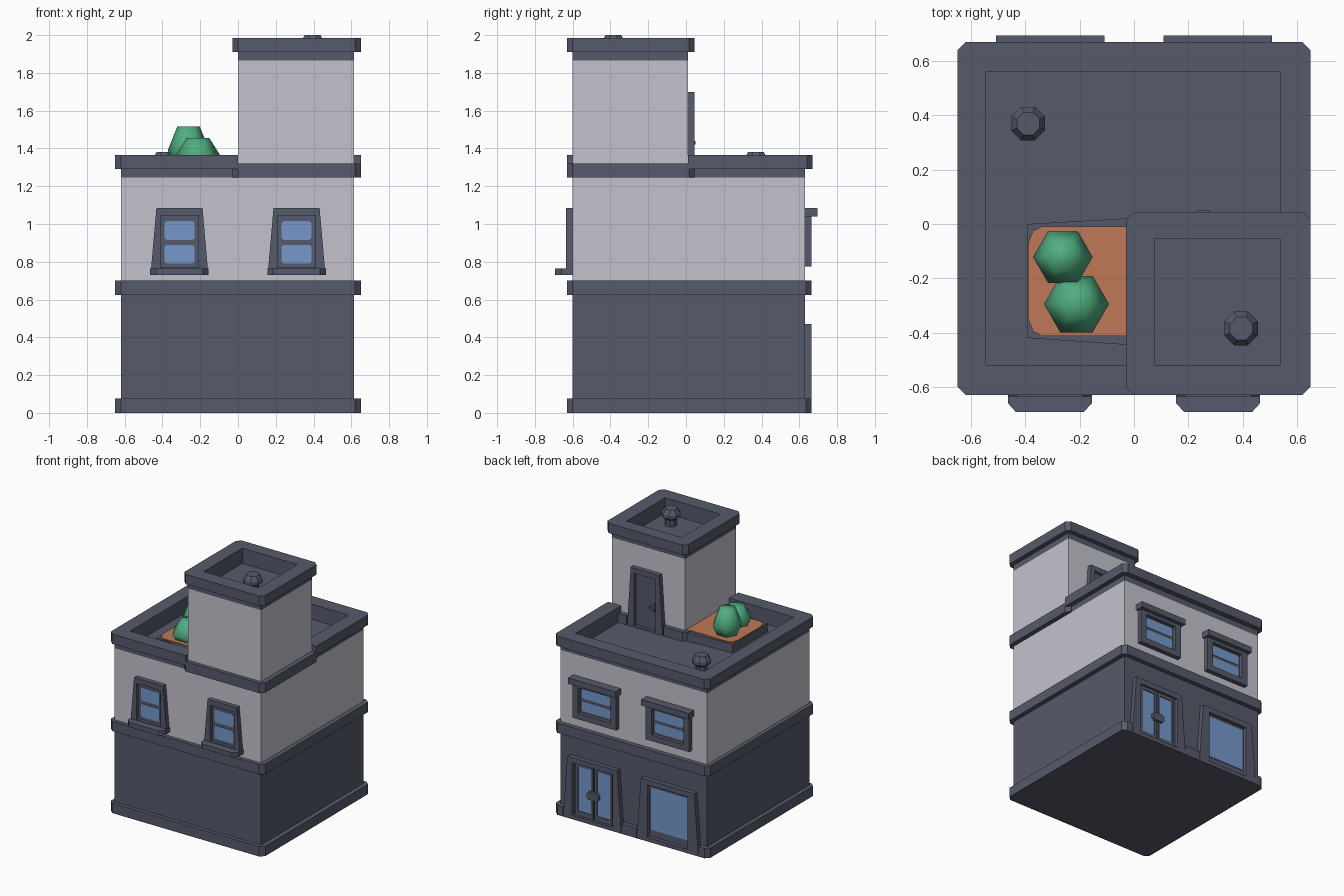
import bpy, bmesh, math

if "Cube" in bpy.data.objects:
    bpy.data.objects.remove(bpy.data.objects["Cube"])

def material(name, rgb):
    m = bpy.data.materials.new(name)
    m.diffuse_color = (*rgb, 1)
    m.use_nodes = True
    m.node_tree.nodes["Principled BSDF"].inputs["Base Color"].default_value = m.diffuse_color
    return m

SLATE = material("slate", (0.094, 0.101, 0.147))
WALL = material("pale wall", (0.55, 0.545, 0.615))
GLASS = material("blue glass", (0.18, 0.315, 0.6))
LEAF = material("leaf green", (0.08, 0.42, 0.22))
SOIL = material("terracotta soil", (0.53, 0.19, 0.095))

# Placement: (u, v, depth) -> world, one for each facing
UP = lambda u, v, d: (u, v, d)
FRONT = lambda u, v, d: (u, -0.60 - d, v)
BACK = lambda u, v, d: (u, 0.63 + d, v)
TOWER = lambda u, v, d: (u, 0.01 + d, v)

def finish(name, bm, mat, smooth=False):
    bmesh.ops.recalc_face_normals(bm, faces=bm.faces)
    me = bpy.data.meshes.new(name)
    bm.to_mesh(me)
    bm.free()
    me.materials.append(mat)
    for p in me.polygons:
        p.use_smooth = smooth
    ob = bpy.data.objects.new(name, me)
    bpy.context.collection.objects.link(ob)
    return ob

def rect(a, b, c, d, ch=0.0):
    """Rectangle u a..b, v c..d; eight points when chamfered."""
    if not ch:
        return [(a, c), (b, c), (b, d), (a, d)]
    return [(a + ch, c), (b - ch, c), (b, c + ch), (b, d - ch),
            (b - ch, d), (a + ch, d), (a, d - ch), (a, c + ch)]

def prism(name, pts, d0, d1, mat, place=UP):
    bm = bmesh.new()
    lo, hi = [[bm.verts.new(place(u, v, d)) for u, v in pts] for d in (d0, d1)]
    bm.faces.new(lo)
    bm.faces.new(hi)
    n = len(pts)
    for i in range(n):
        j = (i + 1) % n
        bm.faces.new((lo[i], lo[j], hi[j], hi[i]))
    return finish(name, bm, mat)

def ring(name, outer, inner, d0, d1, mat, place=UP):
    bm = bmesh.new()
    loops = [[bm.verts.new(place(u, v, d)) for u, v in pts]
             for pts, d in ((outer, d0), (outer, d1), (inner, d1), (inner, d0))]
    n = len(outer)
    for k in range(4):
        a, b = loops[k], loops[(k + 1) % 4]
        for i in range(n):
            j = (i + 1) % n
            bm.faces.new((a[i], a[j], b[j], b[i]))
    return finish(name, bm, mat)

def lathe(name, x, y, z, prof, n, turn, mat, smooth=False):
    bm = bmesh.new()
    rows = [[bm.verts.new((x + r * math.cos(turn + math.tau * i / n),
                           y + r * math.sin(turn + math.tau * i / n), z + h))
             for i in range(n)] for r, h in prof]
    for a, b in zip(rows, rows[1:]):
        for i in range(n):
            j = (i + 1) % n
            bm.faces.new((a[i], a[j], b[j], b[i]))
    bm.faces.new(rows[0])
    bm.faces.new(rows[-1])
    return finish(name, bm, mat, smooth)

# Main block
body = rect(-0.62, 0.615, -0.60, 0.63)
prism("ground_floor", body, 0, 0.66, SLATE)
prism("upper_floor", body, 0.66, 1.245, WALL)
prism("middle_trim", rect(-0.65, 0.65, -0.63, 0.665, 0.03), 0.625, 0.70, SLATE)
prism("main_roof", rect(-0.615, 0.61, -0.595, 0.625), 1.24, 1.25, SLATE)

# Base trim, notched at the entrance and the shop window
base = [(-0.62, -0.63), (0.62, -0.63), (0.65, -0.60), (0.65, 0.635), (0.62, 0.665)]
for a, b in ((0.57, 0.08), (-0.05, -0.57)):
    base += [(a, 0.665), (a, 0.631), (b, 0.631), (b, 0.665)]
base += [(-0.62, 0.665), (-0.65, 0.635), (-0.65, -0.60)]
prism("base_trim", base, 0, 0.075, SLATE)

# Main parapet: open where the tower stands
inner = [(0.54, 0.01), (0.54, 0.56), (-0.545, 0.56), (-0.545, -0.52), (0, -0.52)]
prism("parapet_band", [(0, -0.60), (-0.62, -0.60), (-0.62, 0.63), (0.615, 0.63),
                       (0.615, 0.01)] + inner, 1.245, 1.29, SLATE)
prism("parapet", [(0, -0.63), (-0.62, -0.63), (-0.65, -0.60), (-0.65, 0.64),
                  (-0.62, 0.67), (0.62, 0.67), (0.65, 0.64), (0.65, 0.01)] + inner,
      1.29, 1.365, SLATE)

# Tower
tower = rect(0, 0.615, -0.60, 0.01)
prism("tower_wall", tower, 1.25, 1.865, WALL)
rim = rect(-0.03, 0.65, -0.63, 0.045, 0.03)
notched = [(-0.03, -0.60), (0, -0.63), (0.62, -0.63), (0.65, -0.60), (0.65, 0.015),
           (0.62, 0.045), (0.47, 0.045), (0.47, 0.011), (0.16, 0.011),
           (0.16, 0.045), (0, 0.045), (-0.03, 0.015)]
prism("tower_base_trim", notched, 1.245, 1.32, SLATE)
prism("tower_roof", tower, 1.865, 1.87, SLATE)
hole = rect(0.075, 0.54, -0.52, -0.055)
ring("tower_band", tower, hole, 1.87, 1.91, SLATE)
ring("tower_parapet", rim, rect(0.075, 0.54, -0.52, -0.055, 0.0005), 1.91, 1.985, SLATE)

# Tower door
ring("tower_door_frame", [(0.165, 1.25), (0.465, 1.25), (0.435, 1.70), (0.195, 1.70)],
     rect(0.225, 0.405, 1.265, 1.66), 0, 0.035, SLATE, TOWER)
prism("tower_door", rect(0.225, 0.405, 1.265, 1.66), 0, 0.012, SLATE, TOWER)
prism("tower_door_plate", rect(0.24, 0.27, 1.40, 1.46, 0.008), 0.012, 0.02, SLATE, TOWER)
prism("tower_door_handle", rect(0.23, 0.28, 1.42, 1.44), 0.02, 0.04, SLATE, TOWER)

# Front windows: tapered surround, deep sill, two panes
for s, side in ((-1, "left"), (1, "right")):
    c = 0.31 * s
    ring(f"front_window_surround_{side}",
         [(c - 0.15, 0.765), (c + 0.15, 0.765), (c + 0.122, 1.085), (c - 0.122, 1.085)],
         rect(c - 0.10, c + 0.10, 0.77, 1.045), 0, 0.035, SLATE, FRONT)
    prism(f"front_sill_{side}", [(c - 0.155, -0.595), (c - 0.155, -0.66), (c - 0.125, -0.693),
          (c + 0.125, -0.693), (c + 0.155, -0.66), (c + 0.155, -0.595)], 0.73, 0.765, SLATE)
    prism(f"front_sash_{side}", rect(c - 0.10, c + 0.10, 0.765, 1.045), 0, 0.01, SLATE, FRONT)
    for z in (0.79, 0.915):
        prism(f"front_pane_{side}", rect(c - 0.08, c + 0.08, z, z + 0.1, 0.012),
              0.01, 0.014, GLASS, FRONT)

# Back windows: wide surround, lintel, two panes
for s, side in ((-1, "left"), (1, "right")):
    c = 0.308 * s
    ring(f"back_window_surround_{side}", rect(c - 0.185, c + 0.185, 0.775, 1.045),
         rect(c - 0.135, c + 0.135, 0.82, 1.015), 0, 0.035, SLATE, BACK)
    prism(f"back_lintel_{side}", rect(c - 0.20, c + 0.20, 1.04, 1.085), 0, 0.065, SLATE, BACK)
    prism(f"back_sash_{side}", rect(c - 0.14, c + 0.14, 0.81, 1.02), 0, 0.008, SLATE, BACK)
    for z in (0.835, 0.93):
        prism(f"back_pane_{side}", rect(c - 0.12, c + 0.12, z, z + 0.075, 0.01),
              0.008, 0.012, GLASS, BACK)

# Entrance with double doors, and shop window
for c, w, part in ((0.325, 0.245, "entrance"), (-0.31, 0.26, "shop_window")):
    ring(f"{part}_surround",
         [(c - w, 0), (c + w, 0), (c + w - 0.035, 0.47), (c - w + 0.035, 0.47)],
         rect(c - 0.17, c + 0.17, 0.03, 0.43), 0, 0.035, SLATE, BACK)
    prism(f"{part}_backing", rect(c - 0.18, c + 0.18, 0.02, 0.44), 0, 0.006, SLATE, BACK)
for u in (0.175, 0.335):
    ring("door_leaf", rect(u - 0.005, u + 0.145, 0.03, 0.43),
         rect(u + 0.015, u + 0.125, 0.065, 0.405), 0.006, 0.016, SLATE, BACK)
    prism("door_glass", rect(u + 0.015, u + 0.125, 0.065, 0.405), 0.006, 0.01, GLASS, BACK)
prism("door_handle", rect(0.275, 0.375, 0.185, 0.245, 0.015), 0.012, 0.034, SLATE, BACK)
prism("shop_glass", rect(-0.465, -0.155, 0.085, 0.41), 0.006, 0.012, GLASS, BACK)

# Roof vents
vent = [(0.042, 0), (0.042, 0.05), (0.067, 0.07), (0.067, 0.095), (0.045, 0.13)]
lathe("main_roof_vent", -0.39, 0.37, 1.25, vent, 8, math.pi / 8, SLATE)
lathe("tower_roof_vent", 0.395, -0.385, 1.87, vent, 8, math.pi / 8, SLATE)

# Planter with soil and bushes
prism("planter", [(-0.392, -0.42), (0, -0.447), (0, 0.022), (-0.392, 0)], 1.25, 1.315, SLATE)
prism("soil", [(-0.34, -0.412), (0, -0.412), (0, -0.01), (-0.34, -0.01), (-0.372, -0.025),
               (-0.39, -0.07), (-0.39, -0.35), (-0.372, -0.395)], 1.315, 1.321, SOIL)
lathe("tall_bush", -0.262, -0.122, 1.30,
      [(0.065, 0), (0.11, 0.09), (0.06, 0.215)], 6, 0, LEAF, True)
lathe("wide_bush", -0.212, -0.295, 1.30,
      [(0.085, 0), (0.12, 0.06), (0.06, 0.155)], 6, 0, LEAF, True)
